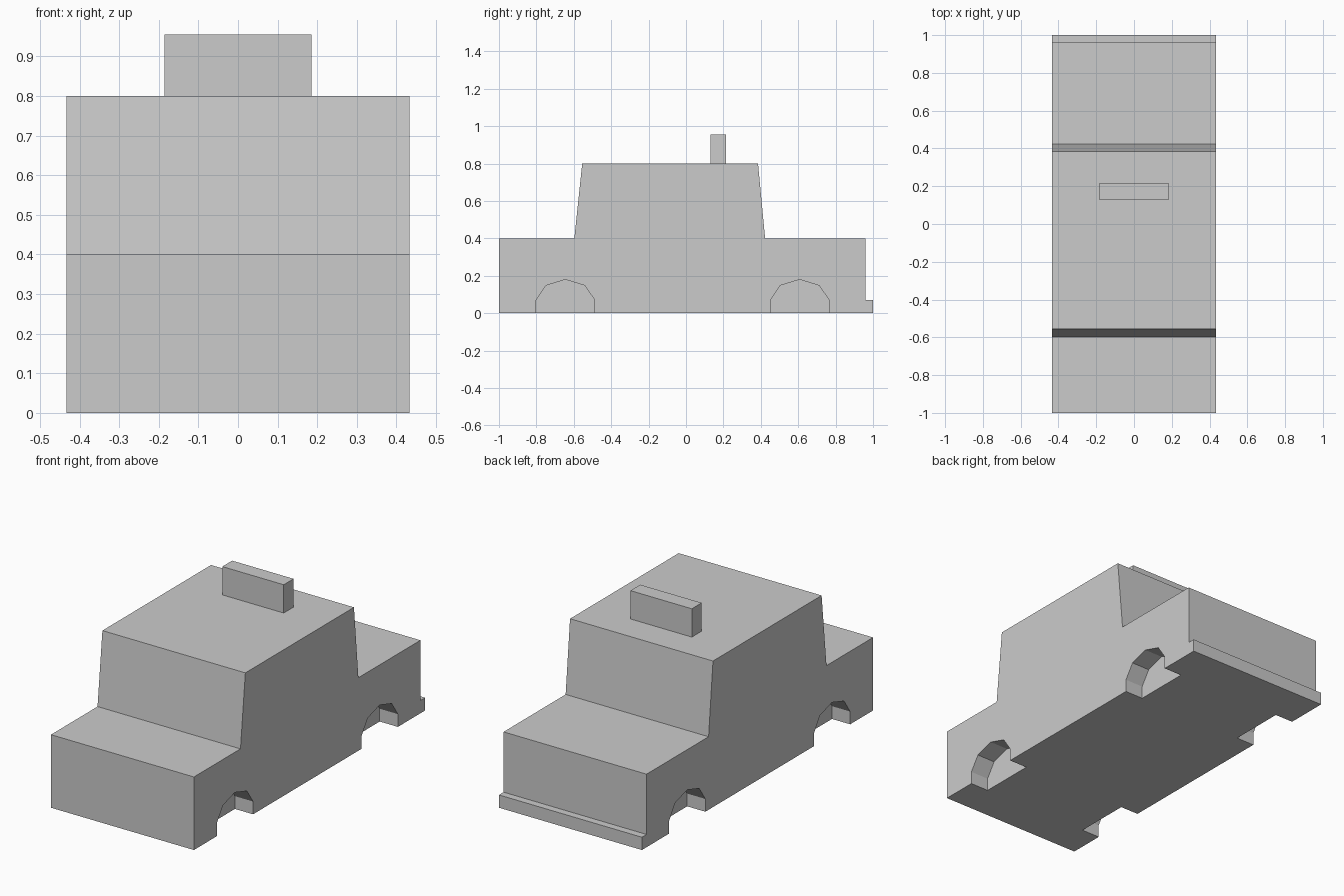
import bpy
import bmesh
from mathutils import Vector

cube = bpy.data.objects.get("Cube")
if cube:
    bpy.data.objects.remove(cube, do_unlink=True)

HALF_WIDTH = 0.433
ARCH_DEPTH = 0.11

# Single plain grey
grey = bpy.data.materials.new("plain_grey")
grey.use_nodes = True
colour = (0.6, 0.6, 0.6, 1)
grey.diffuse_color = colour
grey.node_tree.nodes["Principled BSDF"].inputs["Base Color"].default_value = colour


def extrude_profile(name, profile, x0, x1):
    """Make a solid from a (y, z) outline stretched between x0 and x1."""
    bm = bmesh.new()
    face = bm.faces.new([bm.verts.new((x0, y, z)) for y, z in profile])
    result = bmesh.ops.extrude_face_region(bm, geom=[face])
    moved = [v for v in result["geom"] if isinstance(v, bmesh.types.BMVert)]
    bmesh.ops.translate(bm, verts=moved, vec=Vector((x1 - x0, 0, 0)))
    bmesh.ops.recalc_face_normals(bm, faces=bm.faces)
    mesh = bpy.data.meshes.new(name)
    bm.to_mesh(mesh)
    bm.free()
    mesh.materials.append(grey)
    obj = bpy.data.objects.new(name, mesh)
    bpy.context.collection.objects.link(obj)
    return obj


# Body with bonnet, cabin, boot and rear bumper lip
body = extrude_profile("car_body", [
    (-1, 0), (1, 0), (1, 0.07), (0.96, 0.07), (0.96, 0.4), (0.423, 0.4),
    (0.385, 0.8), (-0.555, 0.8), (-0.597, 0.4), (-1, 0.4),
], -HALF_WIDTH, HALF_WIDTH)

# Wheel arches cut into both sides
half_arch = [(0.157, -0.05), (0.157, 0.07), (0.104, 0.148)]
arch = half_arch + [(0, 0.18)] + [(-y, z) for y, z in reversed(half_arch)]
for centre in (-0.645, 0.608):
    for side in (-1, 1):
        cutter = extrude_profile(
            "arch_cutter", [(centre + y, z) for y, z in arch],
            side * (HALF_WIDTH - ARCH_DEPTH), side * (HALF_WIDTH + 0.1))
        cutter.hide_render = True
        cut = body.modifiers.new("wheel_arch", "BOOLEAN")
        cut.operation = "DIFFERENCE"
        cut.solver = "EXACT"
        cut.object = cutter
        bpy.context.view_layer.objects.active = body
        bpy.ops.object.modifier_apply(modifier=cut.name)
        bpy.data.objects.remove(cutter, do_unlink=True)

# Roof sign
extrude_profile("roof_sign", [(0.13, 0.8), (0.215, 0.8), (0.215, 0.955), (0.13, 0.955)],
                -0.186, 0.186)
